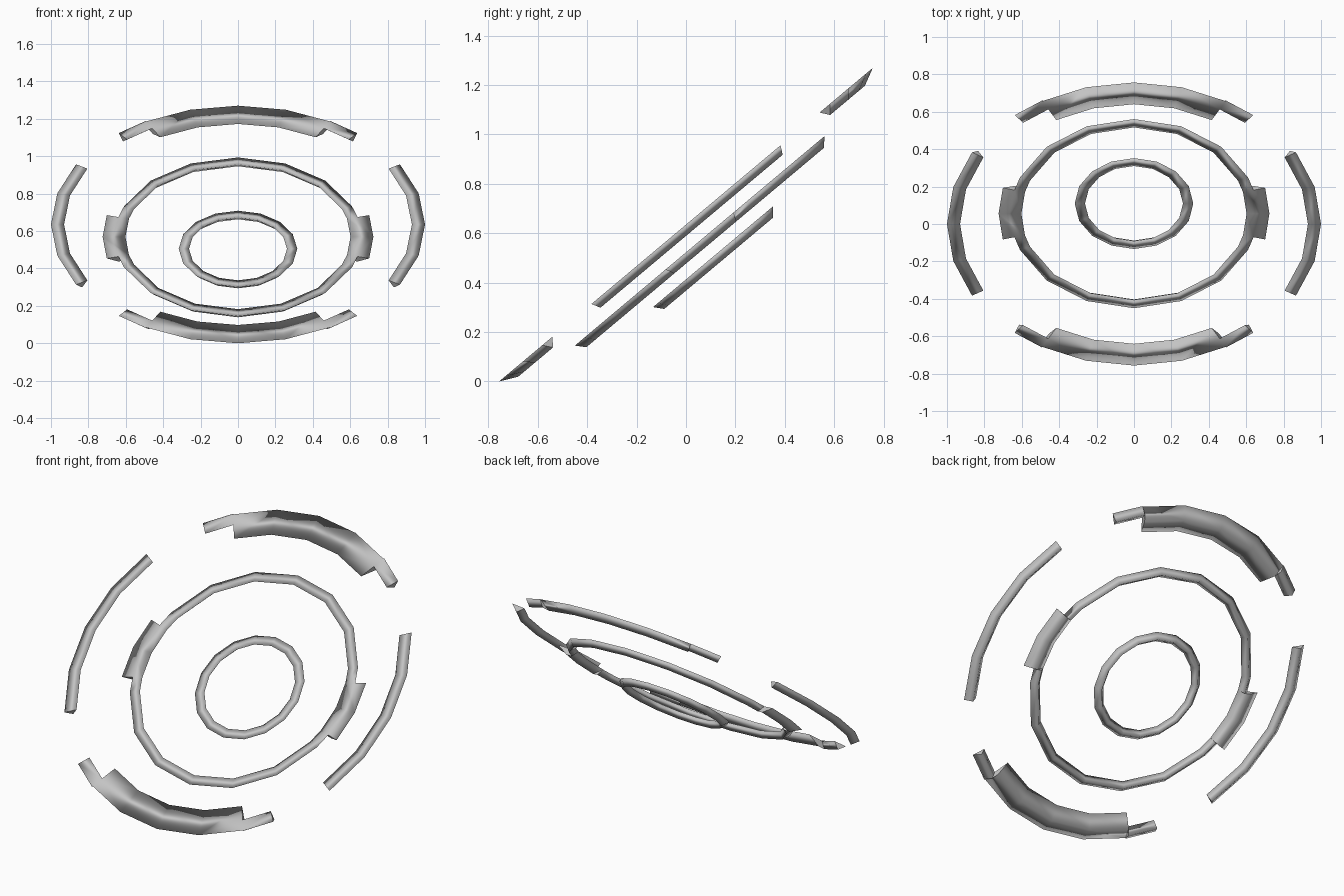
import bpy, bmesh
from math import radians, sin, cos
from mathutils import Vector, Matrix

cube = bpy.data.objects.get("Cube")
if cube:
    bpy.data.objects.remove(cube, do_unlink=True)

grey = bpy.data.materials.new("light_grey")
grey.use_nodes = True
GREY = (0.55, 0.55, 0.55, 1)
grey.diffuse_color = GREY
grey.node_tree.nodes["Principled BSDF"].inputs["Base Color"].default_value = GREY

# All parts lie on parallel discs tilted about the x axis
TILT = Matrix.Translation((0, 0, 0.635)) @ Matrix.Rotation(radians(40), 4, "X")
DEPTH = 0.035


def sweep(name, stations, level=0.0, closed=False):
    """Triangular bar; each station is (degrees, outer, ridge, inner radius)."""
    bm = bmesh.new()
    rows = []
    for deg, outer, ridge, inner in stations:
        c, s = cos(radians(deg)), sin(radians(deg))
        rows.append([bm.verts.new((r * c, r * s, level - d))
                     for r, d in ((outer, 0), (ridge, DEPTH), (inner, 0))])
    pairs = list(zip(rows, rows[1:]))
    if closed:
        pairs.append((rows[-1], rows[0]))
    else:
        bm.faces.new(rows[0])
        bm.faces.new(rows[-1][::-1])
    for a, b in pairs:
        for i in range(3):
            j = (i + 1) % 3
            bm.faces.new((a[i], b[i], b[j], a[j]))
    bmesh.ops.remove_doubles(bm, verts=bm.verts[:], dist=0.0002)
    bmesh.ops.dissolve_degenerate(bm, edges=bm.edges[:], dist=0.0002)
    bmesh.ops.recalc_face_normals(bm, faces=bm.faces[:])
    # Rounded shading along the bars, flat end caps and steps
    for f in bm.faces:
        p = f.calc_center_median()
        tangent = Vector((-p.y, p.x, 0)).normalized()
        f.smooth = abs(f.normal.dot(tangent)) < 0.6
    bm.transform(TILT)
    mesh = bpy.data.meshes.new(name)
    bm.to_mesh(mesh)
    bm.free()
    mesh.materials.append(grey)
    obj = bpy.data.objects.new(name, mesh)
    bpy.context.collection.objects.link(obj)
    return obj


STEP = 360 / 16

# Small lowest ring
sweep("inner_ring", [(i * STEP, 0.317, 0.287, 0.262) for i in range(16)],
      level=-0.17, closed=True)

# Middle ring with a raised tab on each side
thin, tab = (0.66, 0.628, 0.602), (0.724, 0.66, 0.602)
half = [(-14.4, *thin), (-14.4, *tab), (0, *tab), (14.4, *tab), (14.4, *thin)]
half += [(i * STEP, *thin) for i in range(1, 8)]
ring = half + [(deg + 180, *radii) for deg, *radii in half]
sweep("middle_ring", ring, level=-0.086, closed=True)

# Slim outer arcs on the left and right
for name, mid in (("left_arc", 0), ("right_arc", 180)):
    sweep(name, [(mid + a, 1.0, 0.963, 0.93) for a in range(-30, 31, 15)])

# Broad outer arcs at the top and bottom, stepped down to slim tips
tip, broad = (0.992, 0.956, 0.922), (0.988, 0.916, 0.836)
profile = [(-40, *tip), (-29.8, *tip)]
profile += [(a, *broad) for a in (-29.8, -15, 0, 15, 29.8)]
profile += [(29.8, *tip), (40, *tip)]
for name, mid in (("upper_arc", 90), ("lower_arc", 270)):
    sweep(name, [(mid + deg, *radii) for deg, *radii in profile])
